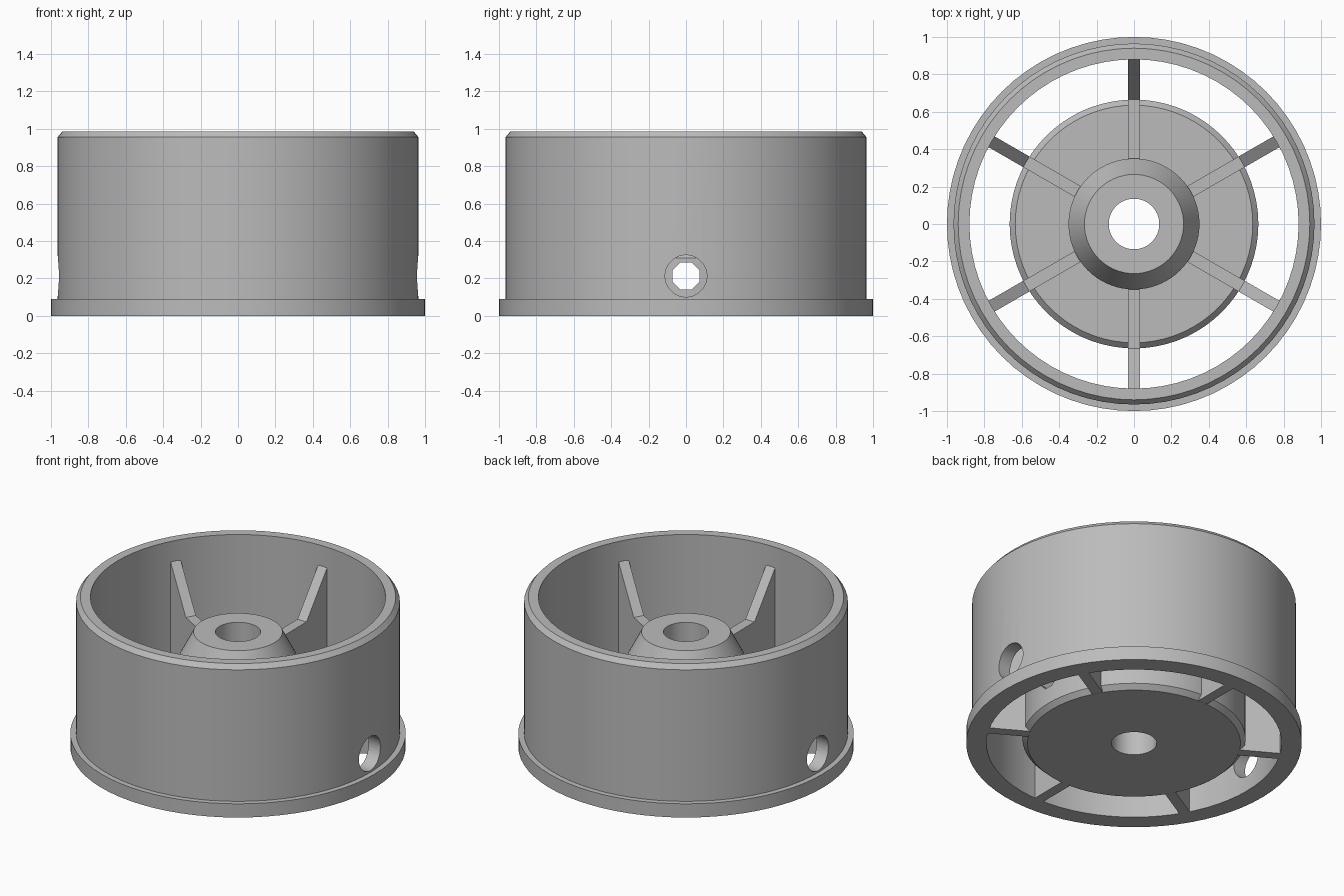
import bpy, bmesh, math
from mathutils import Matrix, Vector

cube = bpy.data.objects.get("Cube")
if cube:
    bpy.data.objects.remove(cube, do_unlink=True)

GREY = (0.5, 0.5, 0.5, 1.0)
mat = bpy.data.materials.new("plain grey")
mat.use_nodes = True
mat.diffuse_color = GREY
mat.node_tree.nodes["Principled BSDF"].inputs["Base Color"].default_value = GREY

SEGMENTS = 72
HOLE_Z = 0.213


def finish(name, bm):
    """Turn a bmesh into a linked object with the shared material."""
    bmesh.ops.recalc_face_normals(bm, faces=bm.faces)
    mesh = bpy.data.meshes.new(name)
    bm.to_mesh(mesh)
    bm.free()
    mesh.materials.append(mat)
    obj = bpy.data.objects.new(name, mesh)
    bpy.context.collection.objects.link(obj)
    return obj


def revolve(name, profile):
    """Spin a closed (radius, height) profile around z."""
    bm = bmesh.new()
    verts = [bm.verts.new((r, 0, z)) for r, z in profile]
    edges = [bm.edges.new((a, b)) for a, b in zip(verts, verts[1:] + verts[:1])]
    bmesh.ops.spin(bm, geom=verts + edges, axis=(0, 0, 1), cent=(0, 0, 0),
                   angle=math.tau, steps=SEGMENTS, use_duplicate=False)
    bmesh.ops.remove_doubles(bm, verts=bm.verts, dist=1e-4)
    return finish(name, bm)


def drill(target, name, radius, sides):
    """Cut a hole along x through the whole target."""
    bm = bmesh.new()
    turn = Matrix.Rotation(math.pi / 2, 4, 'Y') @ Matrix.Rotation(math.pi / sides, 4, 'Z')
    bmesh.ops.create_cone(bm, cap_ends=True, segments=sides, radius1=radius, radius2=radius,
                          depth=3, matrix=Matrix.Translation((0, 0, HOLE_Z)) @ turn)
    cutter = finish(name, bm)
    mod = target.modifiers.new("cross hole", 'BOOLEAN')
    mod.operation = 'DIFFERENCE'
    mod.solver = 'EXACT'
    mod.object = cutter
    bpy.context.view_layer.objects.active = target
    bpy.ops.object.modifier_apply(modifier=mod.name)
    bpy.data.objects.remove(cutter, do_unlink=True)


def smooth(obj):
    bpy.ops.object.select_all(action='DESELECT')
    obj.select_set(True)
    bpy.context.view_layer.objects.active = obj
    bpy.ops.object.shade_smooth_by_angle(angle=math.radians(25))


# Outer rim with a bottom flange and a chamfered lip
rim = revolve("outer_rim", [(0.88, 0), (1, 0), (1, 0.09), (0.965, 0.09),
                            (0.965, 0.955), (0.94, 0.985), (0.88, 0.985)])
drill(rim, "rim_cutter", 0.112, 32)
smooth(rim)

# Hub: chamfered disc, raised boss with a conical top, and a central bore
hub = revolve("hub", [(0.135, 0), (0.635, 0), (0.665, 0.03), (0.665, 0.31), (0.635, 0.34),
                      (0.35, 0.34), (0.35, 0.59), (0.265, 0.755), (0.135, 0.755)])
drill(hub, "hub_cutter", 0.078, 8)
smooth(hub)

# Six spokes: flat on the hub, rising towards the rim
SPOKE = [(0.635, 0), (0.882, 0), (0.882, 0.853), (0.665, 0.575),
         (0.3, 0.575), (0.3, 0.1), (0.6, 0.1)]
for i in range(6):
    bm = bmesh.new()
    face = bm.faces.new([bm.verts.new((r, -0.033, z)) for r, z in SPOKE])
    out = bmesh.ops.extrude_face_region(bm, geom=[face])["geom"]
    moved = [v for v in out if isinstance(v, bmesh.types.BMVert)]
    bmesh.ops.translate(bm, verts=moved, vec=Vector((0, 0.066, 0)))
    bm.transform(Matrix.Rotation(math.radians(30 + 60 * i), 4, 'Z'))
    finish(f"spoke_{i + 1}", bm)
